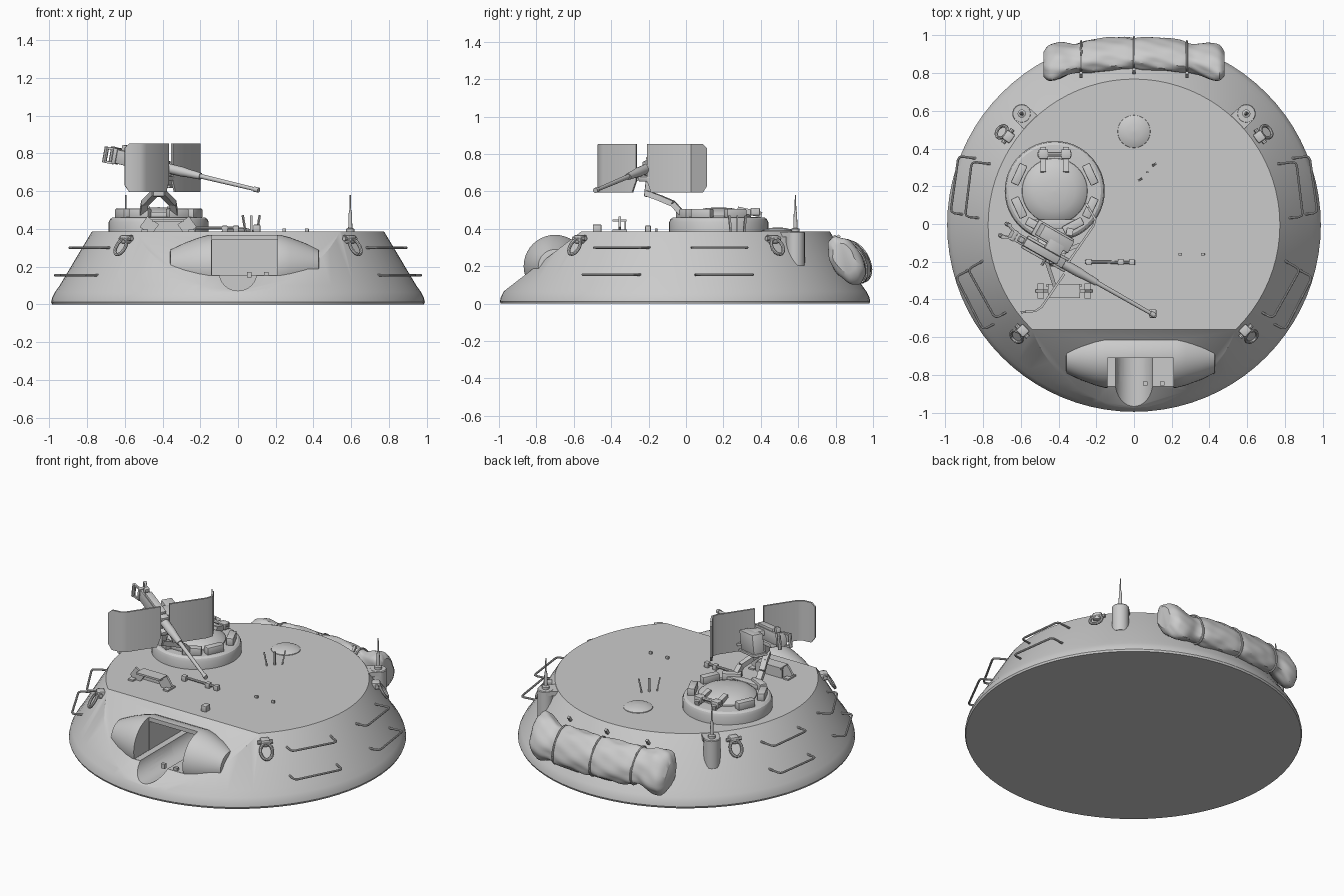
import bpy, bmesh, math
from mathutils import Vector as V, Matrix as M
from math import sin, cos, pi, radians, exp

if "Cube" in bpy.data.objects:
    bpy.data.objects.remove(bpy.data.objects["Cube"])

def obj(name, bm):
    bmesh.ops.remove_doubles(bm, verts=bm.verts, dist=1e-5)
    bmesh.ops.recalc_face_normals(bm, faces=bm.faces)
    me = bpy.data.meshes.new(name)
    bm.to_mesh(me); bm.free()
    o = bpy.data.objects.new(name, me)
    bpy.context.collection.objects.link(o)
    return o

def skin(name, rings, closed=False, caps=True):
    """Bridge equal-sized rings of points into a surface."""
    bm = bmesh.new()
    vs = [[bm.verts.new(p) for p in r] for r in rings]
    n = len(vs[0])
    for i in range(len(vs) - (0 if closed else 1)):
        a, b = vs[i], vs[(i + 1) % len(vs)]
        for j in range(n):
            bm.faces.new((a[j], a[(j + 1) % n], b[(j + 1) % n], b[j]))
    if caps and not closed:
        bm.faces.new(vs[0]); bm.faces.new(vs[-1])
    return obj(name, bm)

def lathe(name, prof, loc=(0, 0, 0), n=32, rot=M()):
    return skin(name, [[V(loc) + rot.to_3x3() @ V((r * cos(2*pi*k/n), r * sin(2*pi*k/n), z))
                        for k in range(n)] for r, z in prof])

def tube(name, pts, r, closed=False, n=8):
    pts = [V(p) for p in pts]
    rings, N = [], len(pts)
    ref = None
    for i, p in enumerate(pts):
        a = pts[i-1] if (i or closed) else p
        b = pts[(i+1) % N] if (i < N-1 or closed) else p
        t = (b - a).normalized()
        if ref is None:
            ref = t.orthogonal()
        ref = (ref - t * ref.dot(t)).normalized()
        s = t.cross(ref)
        rr = r[i] if isinstance(r, (list, tuple)) else r
        rings.append([p + rr * (ref * cos(2*pi*k/n) + s * sin(2*pi*k/n)) for k in range(n)])
    return skin(name, rings, closed)

def box(name, c, size, rot=M(), bev=0.0):
    bm = bmesh.new()
    bmesh.ops.create_cube(bm, size=1, matrix=M.Translation(c) @ rot.to_4x4() @ M.Diagonal((*size, 1)))
    if bev:
        bmesh.ops.bevel(bm, geom=bm.edges[:], offset=bev, segments=2, affect='EDGES', profile=0.5)
    return obj(name, bm)

def beam(name, a, b, w, h, bev=0.0):
    a, b = V(a), V(b)
    d = b - a
    return box(name, (a + b) / 2, (w, h, d.length), d.to_track_quat('Z', 'Y').to_matrix(), bev)

def cut(o, cutters):
    bpy.context.view_layer.objects.active = o
    for c in cutters:
        m = o.modifiers.new('cut', 'BOOLEAN')
        m.operation, m.solver, m.object = 'DIFFERENCE', 'EXACT', c
        bpy.ops.object.modifier_apply(modifier=m.name)

def wall(ang, z, off=0.0):
    r = 0.945 - (z - 0.1) * 0.6 + off
    return V((r * cos(ang), r * sin(ang) - 0.005, z))

# Turret body: conical shell with a flat sloping front
prof = [(.985, 0), (.99, .012), (.985, .035), (.97, .065), (.945, .1), (.776, .383), (.773, .386)]
body = lathe('turret_body', prof, (0, -.005, 0), 80)
bm = bmesh.new(); bm.from_mesh(body.data)
cutg = bmesh.ops.bisect_plane(bm, geom=bm.verts[:] + bm.edges[:] + bm.faces[:], plane_co=(0, -.56, .386),
                              plane_no=(0, -.61, .79), clear_outer=True)
bmesh.ops.contextual_create(bm, geom=[e for e in cutg['geom_cut'] if isinstance(e, bmesh.types.BMEdge)])
bmesh.ops.recalc_face_normals(bm, faces=bm.faces)
bm.to_mesh(body.data); bm.free()

# Mantlet housing and its empty gun opening
mp = [(.075, -.395), (.09, -.392), (.125, -.32), (.155, -.24), (.168, -.19)]
mantlet = lathe('mantlet', mp + [(r, -x) for r, x in reversed(mp)], (.035, -.70, .2), 40, M.Rotation(pi/2, 4, 'Y'))
cutters = [box('opening_cutter', (.035, -.86, .405), (.35, .3, .5)),
           box('chamber_cutter', (.035, -.5, .2475), (.346, 1.1, .186)),
           lathe('trough_cutter', [(.1, -.4), (.1, .4)], (0, -.7, .172), 32, M.Rotation(pi/2, 4, 'X'))]
cut(body, cutters); cut(mantlet, cutters)
for c in cutters:
    bpy.data.objects.remove(c)
for x in (.06, .15):
    box('opening_tab', (x, -.845, .158), (.025, .02, .03))

# Cupola, hatch dome, periscopes, hinge
cx, cy = -.42, .175
lathe('cupola', [(.265, .38), (.265, .435), (.258, .452), (.245, .461), (.195, .463)], (cx, cy, 0), 48)
lathe('hatch_dome', [(.175, .455), (.172, .47), (.15, .488), (.11, .503), (.06, .512), (.001, .515)], (cx, cy, 0), 40)
for a in (25, -25, 155, 205, -62, -118):
    t = radians(a)
    box('periscope', (cx + .208*cos(t), cy + .208*sin(t), .482), (.045, .115, .05), M.Rotation(t, 4, 'Z'), .006)
for s in (-1, 1):
    beam('hinge_arm', (cx + s*.06, cy + .10, .505), (cx + s*.06, cy + .23, .475), .03, .03)
    box('hinge_block', (cx + s*.06, cy + .195, .492), (.05, .05, .04), M(), .005)
tube('hinge_pin', [(cx - .09, cy + .195, .50), (cx + .09, cy + .195, .50)], .012)

# Gun mount cradle
for s in (-1, 1):
    pts = [(cx + s*.085, -.01, .47), (cx + s*.075, -.07, .535), (cx + s*.045, -.14, .565), (cx + s*.02, -.21, .59)]
    for a, b in zip(pts, pts[1:]):
        beam('mount_arm', a, b, .035, .03)
box('mount_foot', (cx, 0, .475), (.22, .05, .03), M(), .005)
beam('mount_post', (cx, -.2, .57), (cx, -.185, .71), .06, .05, .006)

# Machine gun, aimed diagonally to the front
A, B = V((-.70, -.025, .80)), V((.11, -.485, .605))
u = (B - A).normalized()
side = u.cross(V((0, 0, 1))).normalized()
up = side.cross(u)
P = lambda t, s=0, h=0: A.lerp(B, t) + side * s + up * h
G = M((side, up, u)).transposed()
def gbox(name, t0, t1, w, h, s=0, z=0):
    box(name, (P(t0, s, z) + P(t1, s, z)) / 2, (w, h, (B - A).length * (t1 - t0)), G, .004)
gbox('gun_receiver', .08, .40, .05, .075)
gbox('gun_top_cover', .14, .36, .044, .02, 0, .045)
gbox('gun_cradle', .16, .44, .075, .025, 0, -.05)
gbox('feed_tray', .26, .36, .11, .03, -.03, .01)
tube('gun_jacket', [P(.39), P(.5), P(.54), P(.62)], [.026, .026, .022, .018], n=16)
tube('gun_barrel', [P(.6), P(.97), P(.97), P(1)], [.013, .010, .014, .014], n=12)
tube('cocking_handle', [P(.3, .02), P(.3, .065)], .008)
gbox('back_plate', .06, .085, .06, .085)
for s in (-1, 1):
    tube('grip', [P(.02, s*.035, -.045), P(.02, s*.035, .04)], .012)
    for h in (-.04, .035):
        beam('grip_bracket', P(.02, s*.035, h), P(.07, s*.02, h), .012, .012)
gbox('rear_sight', .1, .13, .03, .035, 0, .05)
# Ammunition box on the left side of the gun
gbox('ammo_box', .2, .39, .07, .12, -.095, -.035)
gbox('ammo_tray', .18, .41, .09, .015, -.095, -.1)

# Bent shield plates with rounded outer ends
def shield(name, pts, outer_first):
    pts = [V((*p, 0)) for p in pts]
    d = [(pts[1]-pts[0]).normalized(), (pts[-1]-pts[-2]).normalized()]
    pts = [pts[0], pts[0] + d[0]*.025] + pts[1:-1] + [pts[-1] - d[1]*.025, pts[-1]]
    rings = []
    for i, p in enumerate(pts):
        t = (pts[min(i+1, len(pts)-1)] - pts[max(i-1, 0)]).normalized()
        nrm = V((-t.y, t.x, 0)) * .006
        out = i == (0 if outer_first else len(pts)-1)
        inn = i == (len(pts)-1 if outer_first else 0)
        lo = .63 if out else (.655 if inn else .595)
        hi = .83 if out else .853
        rings.append([p + nrm + V((0, 0, lo)), p - nrm + V((0, 0, lo)), p - nrm + V((0, 0, hi)), p + nrm + V((0, 0, hi))])
    skin(name, rings)
shield('shield_left', [(-.60, -.468), (-.52, -.46), (-.49, -.44), (-.37, -.265)], True)
shield('shield_right', [(-.35, -.205), (-.215, -.01), (-.205, .025), (-.255, .11)], False)
for p, q in (((-.42, -.33, .64), P(.32, .03, -.05)), ((-.29, -.11, .64), P(.36, -.03, -.05))):
    beam('shield_stay', p, q, .02, .015)

# Grab handles, lifting rings, antenna mounts (both sides)
def handle(name, a, b, z, sx):
    a, b = V((a[0]*sx, a[1], z)), V((b[0]*sx, b[1], z))
    d = (b - a).normalized()
    n = V((-d.y, d.x, 0))
    if n.dot(a) > 0: n = -n
    tube(name, [a + n*.10, a + n*.02, a + n*.006 + d*.006, a + d*.02,
                b - d*.02, b + n*.006 - d*.006, b + n*.02, b + n*.12], .0065)
for s in (-1, 1):
    handle('lower_rear_handle', (.93, .36), (.972, .06), .155, s)
    handle('upper_rear_handle', (.86, .33), (.895, .04), .30, s)
    handle('lower_front_handle', (.945, -.28), (.80, -.56), .155, s)
    handle('upper_front_handle', (.88, -.24), (.735, -.50), .30, s)
    for y in (-.575, .475):
        a = math.atan2(y, s * (.605 if y < 0 else .675))
        tg = V((-sin(a), cos(a), 0))
        c, dn = wall(a, .305, .035), (wall(a, .2) - wall(a, .3)).normalized()
        tube('lifting_ring', [c + tg*.036*cos(k*pi/10) + dn*.048*sin(k*pi/10) for k in range(20)], .009, True)
        box('ring_bracket', wall(a, .345, .015), (.05, .055, .045), M.Rotation(a, 4, 'Z'), .008)
        tube('ring_pin', [wall(a, .348, .022) - tg*.045, wall(a, .348, .022) + tg*.045], .012)
    ax, ay = .595*s, .585
    a = math.atan2(ay, ax)
    lathe('antenna_base', [(.05, .205), (.05, .38), (.046, .385)], (ax, ay, 0), 24)
    box('antenna_pad', (ax*.95, ay*.95, .37), (.10, .10, .028), M.Rotation(a, 4, 'Z'))
    lathe('antenna', [(.022, .38), (.022, .40), (.011, .405), (.009, .48), (.005, .50), (.003, .58)], (ax, ay, 0), 12)

# Roof fittings: vent dome, stakes, hooks, sight block, guard, travel lock
lathe('vent_dome', [(.088, .38), (.086, .39), (.07, .398), (.04, .405), (.001, .408)], (0, .49, 0), 32)
for x, y, dx in ((.04, .24, -.015), (.07, .275, 0), (.10, .31, .015)):
    beam('stake', (x, y, .38), (x + dx, y + dx*.6, .472), .012, .008)
for x in (.245, .365):
    box('roof_hook', (x, -.16, .393), (.02, .014, .018), M(), .003)
box('sight_block', (.10, -.475, .403), (.036, .045, .04), M(), .004)
gx, gy = -.37, -.355
box('guard_top', (gx, gy, .445), (.17, .075, .012))
for s in (-1, 1):
    beam('guard_side', (gx + s*.12, gy, .388), (gx + s*.08, gy, .445), .014, .075)
    box('guard_foot', (gx + s*.125, gy, .39), (.035, .078, .012))
box('guard_back', (gx, gy + .03, .41), (.19, .01, .06))
tube('travel_lock_rod', [(-.26, -.2, .405), (0, -.205, .405)], .008)
for x in (-.24, -.07, -.01):
    box('travel_lock_clip', (x, -.203, .40), (.03, .03, .035), M(), .004)

# Rolled tarpaulin on the rear with straps
def sec(x, a, grow=0.0):
    e = abs(x) / .48
    k = 1 - .13*exp(-((abs(x) - .31)/.045)**2) - .06*exp(-(x/.025)**2) + .12*exp(-((abs(x) - .42)/.05)**2)
    if e > .93: k *= 1 - .3*((e - .93)/.07)**2
    if not grow:
        k += .025*sin(5*a + 22*x) + .02*sin(9*a - 31*x) + .02*sin(3*a + 60*abs(x))*e
    z = (.112*k + grow) * sin(a)
    y = (.08*k + grow) * cos(a) - .33*z
    return V((x, .903 - .25*x*x + y, .226 + z - .03*e*e*sin(8*x)))
skin('tarp_roll', [[sec(-.48 + .96*i/72, 2*pi*k/40) for k in range(40)] for i in range(73)])
for x in (-.28, 0, .28):
    tube('tarp_strap', [sec(x, 2*pi*k/32, .004) for k in range(32)], .006, True, 6)
    beam('strap_hook', (x, .80 - .25*x*x, .335), (x, .82 - .25*x*x, .365), .016, .016)

# Smooth shading with sharp edges kept
for o in bpy.context.collection.objects:
    o.select_set(True)
    bpy.context.view_layer.objects.active = o
bpy.ops.object.shade_smooth_by_angle(angle=radians(32))
